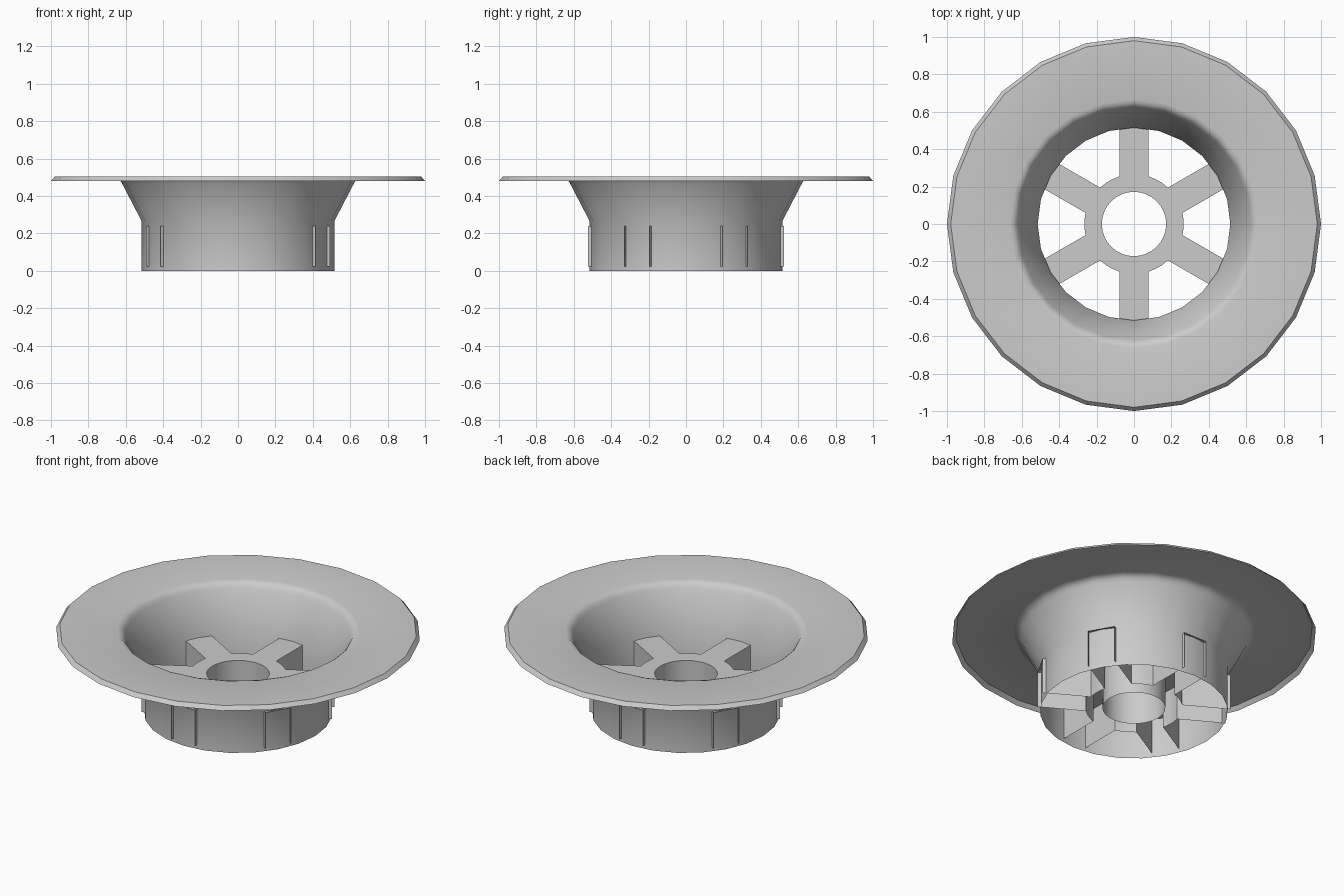
import bpy, bmesh
from math import sin, cos, asin, radians, degrees, tau

if "Cube" in bpy.data.objects:
    bpy.data.objects.remove(bpy.data.objects["Cube"])


def finish(bm, name, angle):
    mesh = bpy.data.meshes.new(name)
    bm.to_mesh(mesh)
    bm.free()
    ob = bpy.data.objects.new(name, mesh)
    bpy.context.collection.objects.link(ob)
    bpy.ops.object.select_all(action='DESELECT')
    ob.select_set(True)
    bpy.context.view_layer.objects.active = ob
    bpy.ops.object.shade_smooth_by_angle(angle=radians(angle))
    return ob


def polar(r, a, z):
    return (r * cos(a), r * sin(a), z)


def lathe(name, profile, sides, angle):
    """Spin an open (radius, z) profile into a single-walled shell."""
    bm = bmesh.new()
    rings = [[bm.verts.new(polar(r, tau * i / sides, z)) for i in range(sides)]
             for r, z in profile]
    for a, b in zip(rings, rings[1:]):
        for i in range(sides):
            j = (i + 1) % sides
            bm.faces.new((a[i], a[j], b[j], b[i]))
    return finish(bm, name, angle)


# Flanged funnel body: chamfered rim, flat flange, rounded throat, cone, collar
lathe("funnel_body",
      [(1.0, 0.48), (0.98, 0.503), (0.665, 0.503), (0.645, 0.497),
       (0.631, 0.485), (0.62, 0.467), (0.515, 0.265), (0.515, 0.0)], 24, 48)

# Spoked hub: star-shaped plate with hanging walls, open underneath and at spoke tips
TOP, BOTTOM = 0.24, 0.022
HALF_W, TIP, HUB, BORE = 0.078, 0.523, 0.266, 0.172
bm = bmesh.new()
spread = asin(HALF_W / HUB)
outline, tip_edges = [], set()
for k in range(6):
    a = radians(30 + 60 * k)
    tip_edges.add(len(outline))
    for side in (-1, 1):
        outline.append((TIP * cos(a) - side * HALF_W * sin(a),
                        TIP * sin(a) + side * HALF_W * cos(a), TOP))
    arc0, arc1 = a + spread, a + radians(60) - spread
    for s in range(4):
        outline.append(polar(HUB, arc0 + (arc1 - arc0) * s / 3, TOP))
bore = [polar(BORE, tau * i / 32, TOP) for i in range(32)]

edges = []
for loop, skip in ((outline, tip_edges), (bore, set())):
    upper = [bm.verts.new(p) for p in loop]
    lower = [bm.verts.new((p[0], p[1], BOTTOM)) for p in loop]
    n = len(loop)
    for i in range(n):
        j = (i + 1) % n
        edges.append(bm.edges.new((upper[i], upper[j])))
        if i not in skip:
            quad = (upper[i], lower[i], lower[j], upper[j])
            bm.faces.new(quad if loop is outline else quad[::-1])
bmesh.ops.triangle_fill(bm, edges=edges, use_beauty=True, normal=(0, 0, 1))
finish(bm, "spoked_hub", 30)
